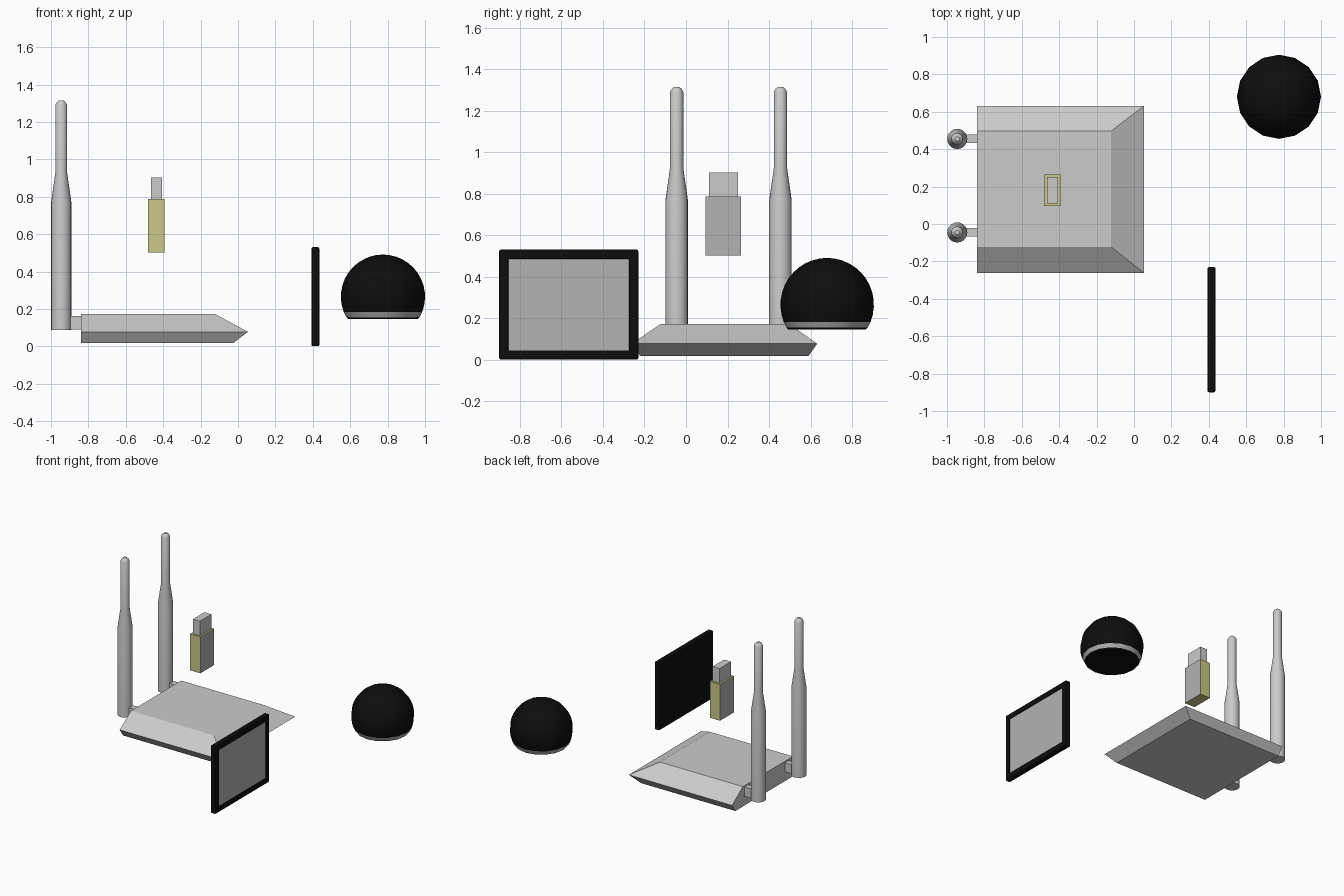
import bpy, bmesh, math

if "Cube" in bpy.data.objects:
    bpy.data.objects.remove(bpy.data.objects["Cube"])


def material(name, color):
    m = bpy.data.materials.new(name)
    m.diffuse_color = color
    m.use_nodes = True
    m.node_tree.nodes["Principled BSDF"].inputs["Base Color"].default_value = m.diffuse_color
    return m


black = material("black", (0.004, 0.004, 0.004, 1))
yellow = material("pale_yellow", (0.6, 0.58, 0.25, 1))
grey = material("grey", (0.45, 0.45, 0.45, 1))


def finish(name, bm, mat=None, smooth=False):
    bmesh.ops.recalc_face_normals(bm, faces=bm.faces)
    me = bpy.data.meshes.new(name)
    bm.to_mesh(me)
    bm.free()
    if smooth:
        me.shade_smooth()
        me.set_sharp_from_angle(angle=math.radians(30))
    if mat:
        me.materials.append(mat)
    ob = bpy.data.objects.new(name, me)
    bpy.context.collection.objects.link(ob)
    return ob


def loft(name, rings, mat=None, smooth=False):
    """Skin a stack of vertex rings and cap both ends."""
    bm = bmesh.new()
    loops = [[bm.verts.new(p) for p in r] for r in rings]
    for a, b in zip(loops, loops[1:]):
        for i in range(len(a)):
            j = (i + 1) % len(a)
            bm.faces.new((a[i], a[j], b[j], b[i]))
    bm.faces.new(loops[0][::-1])
    bm.faces.new(loops[-1])
    return finish(name, bm, mat, smooth)


def rect(x0, x1, y0, y1, z):
    return [(x0, y0, z), (x1, y0, z), (x1, y1, z), (x0, y1, z)]


def box(name, x0, x1, y0, y1, z0, z1, mat=None):
    return loft(name, [rect(x0, x1, y0, y1, z0), rect(x0, x1, y0, y1, z1)], mat)


def lathe(name, cx, cy, profile, sides, mat=None):
    rings = [[(cx + r * math.cos(2 * math.pi * i / sides),
               cy + r * math.sin(2 * math.pi * i / sides), z)
              for i in range(sides)] for r, z in profile]
    return loft(name, rings, mat, True)


# Router body: wedge-edged slab, flat at the antenna side
loft("router_body", [rect(-0.84, -0.025, -0.22, 0.59, 0.018),
                     rect(-0.84, 0.053, -0.262, 0.632, 0.078),
                     rect(-0.84, -0.122, -0.122, 0.497, 0.173)])

# Two antennas with hinge stubs
for side, y in (("front", -0.045), ("back", 0.455)):
    lathe(side + "_antenna", -0.945, y,
          [(0.054, 0.087), (0.054, 0.77), (0.032, 0.925), (0.032, 1.29),
           (0.024, 1.305), (0.012, 1.315)], 20)
    box(side + "_antenna_hinge", -0.91, -0.83, y - 0.023, y + 0.023, 0.09, 0.163)

# USB stick: yellow case with grey broad sides, grey plug
case = box("usb_case", -0.48, -0.392, 0.095, 0.265, 0.503, 0.788, yellow)
case.data.materials.append(grey)
for p in case.data.polygons:
    if abs(p.normal.x) > 0.9:
        p.material_index = 1
box("usb_plug", -0.466, -0.406, 0.11, 0.25, 0.78, 0.902)

# Tablet: black frame with recessed grey screen facing +x
bm = bmesh.new()
bmesh.ops.create_cube(bm, size=1)
for v in bm.verts:
    v.co = (0.414 + v.co.x * 0.042, -0.565 + v.co.y * 0.67, 0.266 + v.co.z * 0.53)
bmesh.ops.bevel(bm, geom=bm.edges[:], offset=0.008, segments=2, profile=0.5,
                affect='EDGES')
face = max((f for f in bm.faces if f.normal.x > 0.9), key=lambda f: f.calc_area())
bmesh.ops.inset_region(bm, faces=[face], thickness=0.05)
bmesh.ops.inset_region(bm, faces=[face], thickness=0.001, depth=-0.005)
face.material_index = 1
tablet = finish("tablet", bm, black)
tablet.data.materials.append(grey)

# Dome speaker: black sphere cut flat at the bottom, with a grey band
R, CZ, CX, CY = 0.225, 0.266, 0.775, 0.68


def arc(z0, z1, n):
    a0, a1 = (math.asin(max(-1, min(1, (z - CZ) / R))) for z in (z0, z1))
    angles = [a0 + (a1 - a0) * i / n for i in range(n + 1)]
    return [(max(R * math.cos(a), 0.002), CZ + R * math.sin(a)) for a in angles]


lathe("speaker_dome", CX, CY, arc(0.183, CZ + R, 12), 16, black)
lathe("speaker_band", CX, CY, arc(0.155, 0.183, 1), 16, grey)
lathe("speaker_base", CX, CY, [(0.187, 0.147), (0.195, 0.155)], 16, black)
